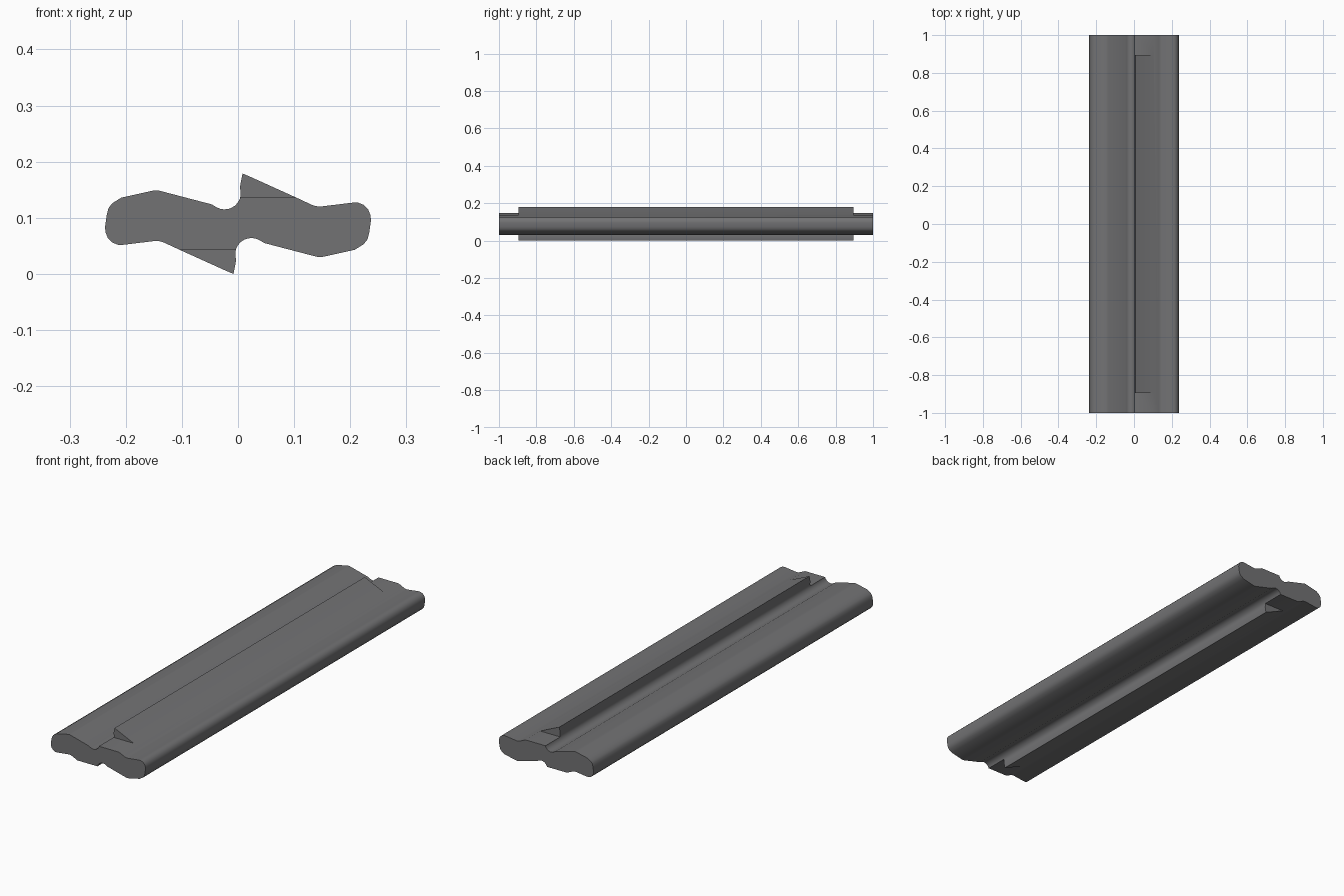
import bpy, bmesh
from math import cos, sin, radians

cube = bpy.data.objects.get("Cube")
if cube:
    bpy.data.objects.remove(cube, do_unlink=True)

HEIGHT = 0.179      # overall height; the section is point symmetric about its middle
RIDGE_END = 0.895   # half length of the raised hooks
STEP_Z = 0.136      # level the hooks are cut down to at the ends

grey = bpy.data.materials.new("dark_grey_metal")
grey.use_nodes = True
grey.diffuse_color = (0.17, 0.17, 0.175, 1)
grey.node_tree.nodes["Principled BSDF"].inputs["Base Color"].default_value = grey.diffuse_color


def activate(ob):
    bpy.ops.object.select_all(action='DESELECT')
    ob.select_set(True)
    bpy.context.view_layer.objects.active = ob


def prism(name, section, y0, y1):
    """Extrude an x-z section along y."""
    bm = bmesh.new()
    face = bm.faces.new([bm.verts.new((x, y0, z)) for x, z in section])
    ext = bmesh.ops.extrude_face_region(bm, geom=[face])
    moved = [g for g in ext["geom"] if isinstance(g, bmesh.types.BMVert)]
    bmesh.ops.translate(bm, verts=moved, vec=(0, y1 - y0, 0))
    bmesh.ops.recalc_face_normals(bm, faces=bm.faces)
    mesh = bpy.data.meshes.new(name)
    bm.to_mesh(mesh)
    bm.free()
    mesh.materials.append(grey)
    ob = bpy.data.objects.new(name, mesh)
    bpy.context.collection.objects.link(ob)
    return ob


# Upper half of the section: left lobe, round groove, hook, right lobe
left_lobe = [(-.237, .083), (-.234, .105), (-.231, .117), (-.224, .126), (-.208, .136),
             (-.149, .149), (-.143, .149), (-.135, .147), (-.047, .124)]
groove = [(-.024 + .029 * cos(radians(a)), .144 + .029 * sin(radians(a)))
          for a in range(-120, 21, 14)]
hook = [(.008, .179), (.020, .174), (.104, .136)]
right_lobe = [(.132, .123), (.138, .121), (.146, .120), (.204, .127), (.214, .127),
              (.224, .123), (.232, .115), (.236, .105)]
upper = left_lobe + groove + hook + right_lobe
section = upper + [(-x, HEIGHT - z) for x, z in upper]
bar = prism("lip_bar", section, -1, 1)

# Cut the hooks away near both ends, above and below
box = [(-.03, STEP_Z), (.15, STEP_Z), (.15, .25), (-.03, .25)]
for flip in (False, True):
    shape = [(-x, HEIGHT - z) for x, z in box] if flip else box
    for side in (-1, 1):
        cutter = prism("hook_end_cutter", shape, side * RIDGE_END, side * 1.1)
        cutter.hide_render = True
        mod = bar.modifiers.new("end_step", 'BOOLEAN')
        mod.operation = 'DIFFERENCE'
        mod.solver = 'EXACT'
        mod.object = cutter
        activate(bar)
        bpy.ops.object.modifier_apply(modifier=mod.name)
        bpy.data.objects.remove(cutter, do_unlink=True)

activate(bar)
bpy.ops.object.shade_smooth_by_angle(angle=radians(30))
